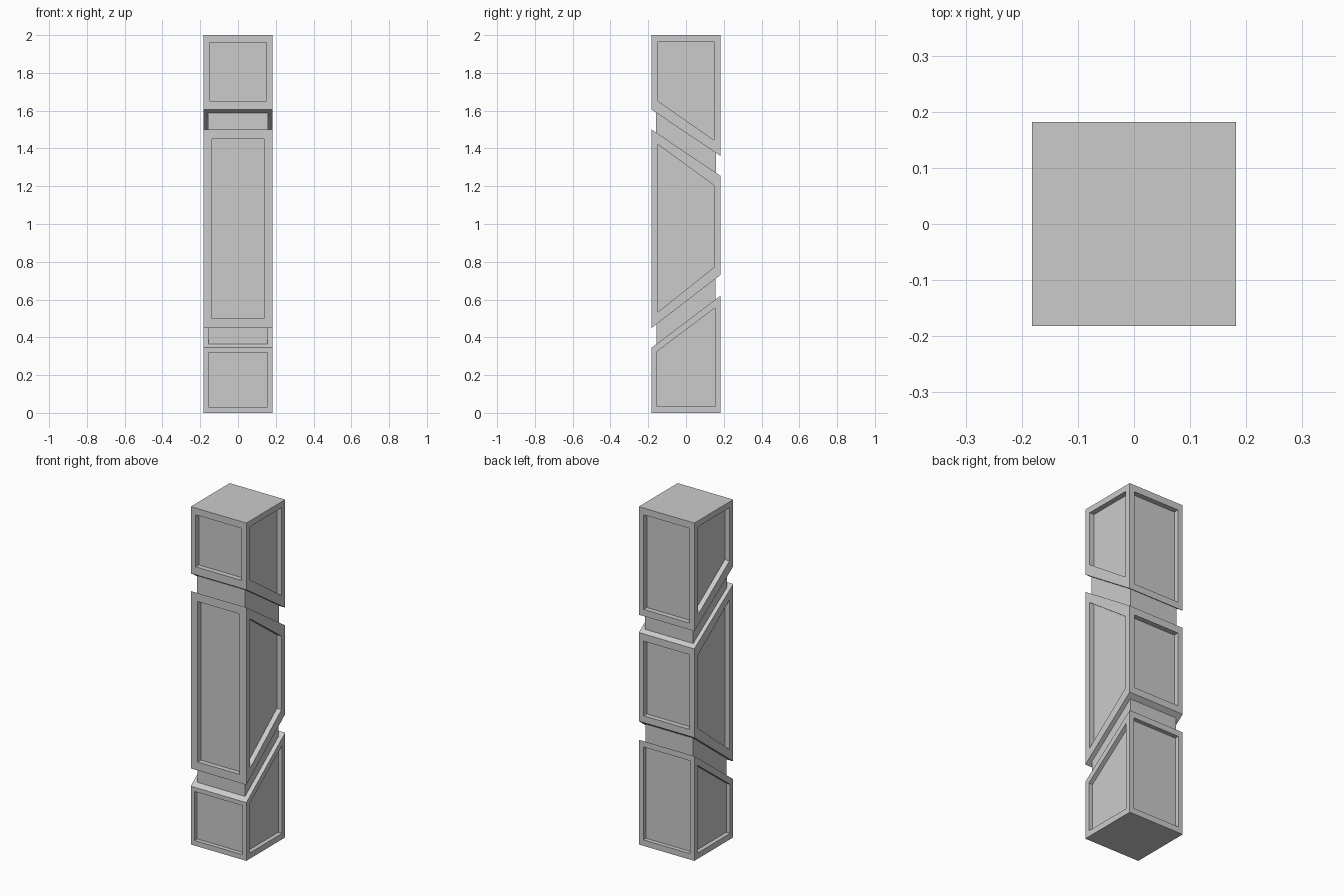
import bpy, bmesh
from mathutils import Vector

if "Cube" in bpy.data.objects:
    bpy.data.objects.remove(bpy.data.objects["Cube"])

H = 0.182  # half width of the column


def make_object(name, bm):
    bmesh.ops.recalc_face_normals(bm, faces=bm.faces[:])
    mesh = bpy.data.meshes.new(name)
    bm.to_mesh(mesh)
    bm.free()
    obj = bpy.data.objects.new(name, mesh)
    bpy.context.collection.objects.link(obj)
    return obj


def ring(bm, half, front_z, back_z):
    """Four corners of a square section tilted from front to back."""
    return [bm.verts.new((x * half, y * half, front_z if y < 0 else back_z))
            for x, y in ((-1, -1), (1, -1), (1, 1), (-1, 1))]


def recess(bm, outer, inner_pts, push):
    """Frame around a sunken panel, replacing one side face."""
    rim = [bm.verts.new(p) for p in inner_pts]
    floor = [bm.verts.new(Vector(p) + push) for p in inner_pts]
    for i in range(4):
        j = (i + 1) % 4
        bm.faces.new((outer[i], outer[j], rim[j], rim[i]))
        bm.faces.new((rim[i], rim[j], floor[j], floor[i]))
    bm.faces.new(floor)


def block(name, bottom, top, front, back, side, depth):
    """bottom/top: (front z, back z); front/back: (half width, z0, z1);
    side: (half width, front z0, front z1, back z0, back z1)."""
    bm = bmesh.new()
    b, t = ring(bm, H, *bottom), ring(bm, H, *top)
    bm.faces.new(b)
    bm.faces.new(t)
    # front and back panels
    for s, (w, z0, z1), (i, j) in ((-1, front, (0, 1)), (1, back, (3, 2))):
        pts = [(-w, s * H, z0), (w, s * H, z0), (w, s * H, z1), (-w, s * H, z1)]
        recess(bm, (b[i], b[j], t[j], t[i]), pts, Vector((0, -s * depth, 0)))
    # left and right panels
    w, f0, f1, k0, k1 = side
    for s, (i, j) in ((-1, (0, 3)), (1, (1, 2))):
        pts = [(s * H, -w, f0), (s * H, w, k0), (s * H, w, k1), (s * H, -w, f1)]
        recess(bm, (b[i], b[j], t[j], t[i]), pts, Vector((-s * depth, 0, 0)))
    return make_object(name, bm)


def neck(name, half, low, high):
    """Narrow slanted link between two blocks, slightly embedded in both."""
    bm = bmesh.new()
    k = half / H

    def at(pair, dz):
        mid, d = (pair[0] + pair[1]) / 2, (pair[1] - pair[0]) / 2 * k
        return mid - d + dz, mid + d + dz
    b, t = ring(bm, half, *at(low, -0.01)), ring(bm, half, *at(high, 0.01))
    bm.faces.new(b)
    bm.faces.new(t)
    for i in range(4):
        j = (i + 1) % 4
        bm.faces.new((b[i], b[j], t[j], t[i]))
    return make_object(name, bm)


# slanted cut planes as (front z, back z)
c1, c2, c3, c4 = (0.345, 0.62), (0.45, 0.73), (1.50, 1.255), (1.605, 1.36)

block("lower_block", (0, 0), c1, (0.157, 0.03, 0.32), (0.152, 0.035, 0.585),
      (0.153, 0.035, 0.325, 0.035, 0.555), 0.025)
block("middle_block", c2, c3, (0.137, 0.50, 1.45), (0.15, 0.77, 1.212),
      (0.147, 0.535, 1.42, 0.77, 1.205), 0.03)
block("upper_block", (1.605, 1.36), (2, 2), (0.15, 1.652, 1.96), (0.15, 1.40, 1.96),
      (0.147, 1.65, 1.965, 1.445, 1.965), 0.03)
neck("lower_neck", 0.156, c1, c2)
neck("upper_neck", 0.158, c3, c4)
